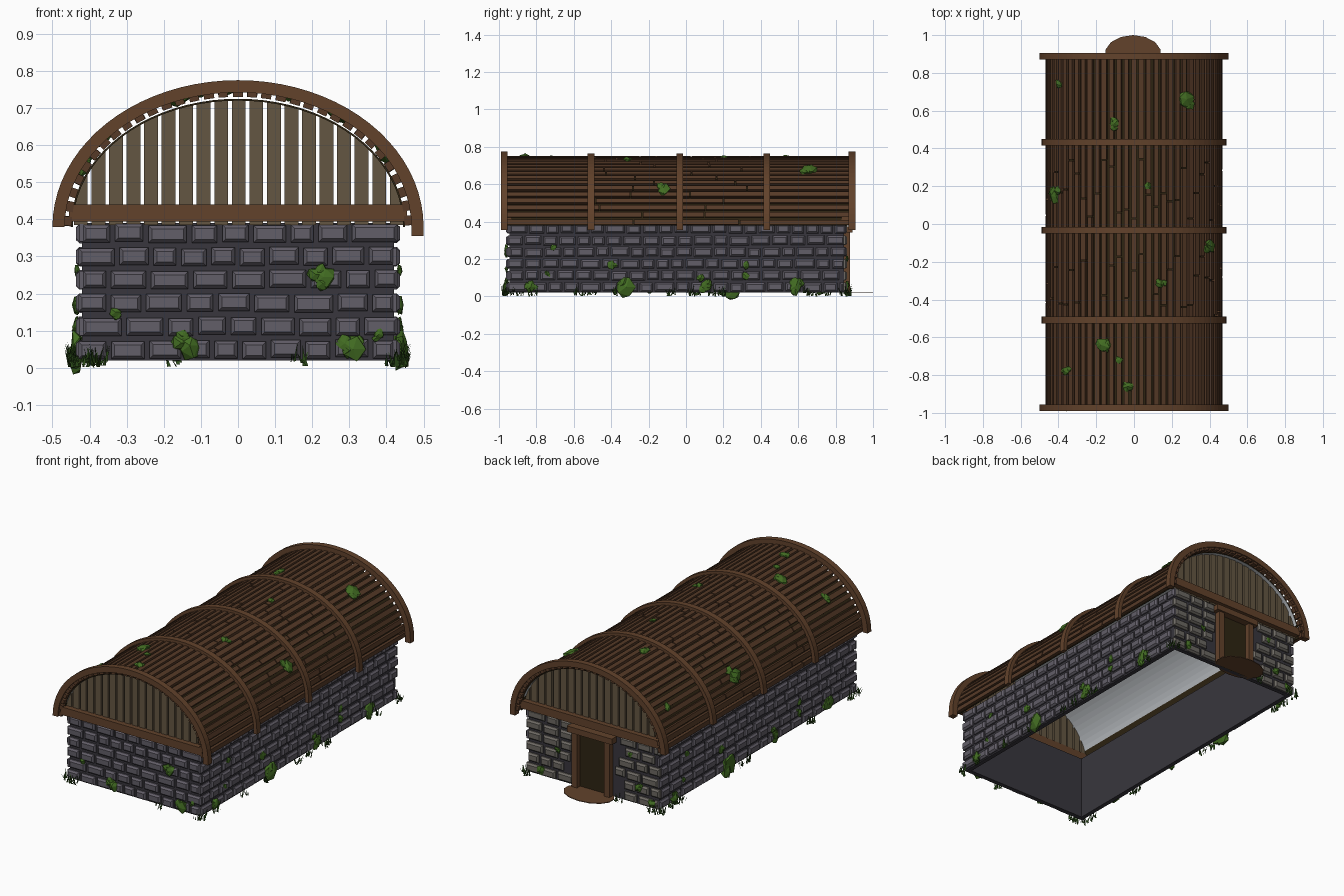
import bpy, bmesh, math, random
from mathutils import Matrix, Vector

random.seed(7)
if "Cube" in bpy.data.objects:
    bpy.data.objects.remove(bpy.data.objects["Cube"], do_unlink=True)


def material(name, *rgb):
    lin = [((c / 255 + 0.055) / 1.055) ** 2.4 for c in rgb] + [1]
    m = bpy.data.materials.new(name)
    m.use_nodes = True
    m.diffuse_color = lin
    m.node_tree.nodes["Principled BSDF"].inputs["Base Color"].default_value = lin
    return m


STONE = material("blue grey stone", 98, 94, 104)
WARM = material("warm grey stone", 108, 104, 98)
MORTAR = material("dark mortar", 56, 54, 61)
SLAT = material("roof brown", 86, 58, 39)
BEAM = material("beam brown", 98, 66, 43)
BOARD = material("weathered board", 100, 86, 66)
DARK = material("dark brown", 46, 36, 18)
LINING = material("pale grey lining", 190, 194, 198)
MOSS = material("moss green", 66, 108, 34)
GRASS = material("grass green", 42, 74, 24)

EAVE, GROUND, FRONT, BACK, SIDE = 0.38, 0.02, -0.945, 0.845, 0.42


def finish(name, bm, *mats):
    bmesh.ops.recalc_face_normals(bm, faces=bm.faces)
    me = bpy.data.meshes.new(name)
    bm.to_mesh(me)
    bm.free()
    for m in mats:
        me.materials.append(m)
    ob = bpy.data.objects.new(name, me)
    bpy.context.collection.objects.link(ob)
    return ob


def box(bm, centre, size, rot=None):
    mat = Matrix.Translation(centre) @ (rot or Matrix()) @ Matrix.Diagonal((*size, 1))
    bmesh.ops.create_cube(bm, size=1, matrix=mat)


def prism(bm, outline, y0, y1):
    """Closed prism from an x-z outline."""
    rings = [[bm.verts.new((x, y, z)) for x, z in outline] for y in (y0, y1)]
    bm.faces.new(rings[0])
    bm.faces.new(rings[1])
    n = len(outline)
    for i in range(n):
        j = (i + 1) % n
        bm.faces.new((rings[0][i], rings[0][j], rings[1][j], rings[1][i]))


def arch(a, b, n=40):
    return [(a * math.cos(math.pi * i / n), EAVE + b * math.sin(math.pi * i / n))
            for i in range(n + 1)]


def arch_height(x, a, b):
    return EAVE + b * math.sqrt(max(0, 1 - (x / a) ** 2))


def band(bm, outer, inner, y0, y1, drop=0):
    out, inn = arch(*outer), arch(*inner)
    if drop:
        out.insert(0, (outer[0], EAVE - drop))
        inn.insert(0, (inner[0], EAVE - drop))
    prism(bm, out + inn[::-1], y0, y1)


# Wall shell, open at the bottom
bm = bmesh.new()
t = 0.025
mid = (FRONT + BACK) / 2
for s in (-1, 1):
    box(bm, (s * (SIDE - t / 2), mid, 0.205), (t, BACK - FRONT, 0.37))
for y in (FRONT + t / 2, BACK - t / 2):
    box(bm, (0, y, 0.205), (2 * (SIDE - t), t, 0.37))
finish("wall_core", bm, MORTAR)


# Each wall is described by a centre, an along direction and an outward normal
X, Y, Z = Vector((1, 0, 0)), Vector((0, 1, 0)), Vector((0, 0, 1))
WALLS = {
    "front": (Y * FRONT, X, -Y, SIDE),
    "back": (Y * BACK, -X, Y, SIDE),
    "left": (X * SIDE + Y * mid, Y, X, (BACK - FRONT) / 2),
    "right": (-X * SIDE + Y * mid, -Y, -X, (BACK - FRONT) / 2),
}


def stone(bm, o, u, n, u0, u1, z0, z1):
    """Chamfered block standing out of the wall."""
    rings = []
    for depth, inset in ((-0.004, 0), (0.007, 0), (0.017, 0.009)):
        corners = ((u0 + inset, z0 + inset), (u1 - inset, z0 + inset),
                   (u1 - inset, z1 - inset), (u0 + inset, z1 - inset))
        rings.append([bm.verts.new(o + u * a + n * depth + Z * b) for a, b in corners])
    for lo, hi in zip(rings, rings[1:]):
        for i in range(4):
            bm.faces.new((lo[i], lo[i - 1], hi[i - 1], hi[i]))
    bm.faces.new(rings[0])
    bm.faces.new(rings[-1])


for side, (o, u, n, half) in WALLS.items():
    bm = bmesh.new()
    for row in range(6):
        z = 0.026 + row * 0.0625
        end = half + 0.01
        pos = -end + (row % 2) * 0.012
        while pos < end - 0.03:
            w = random.uniform(0.06, 0.105)
            stop = min(pos + w, end)
            if end - stop < 0.035:
                stop = end - ((row + 1) % 2) * 0.01
            if side != "back" or stop < -0.125 or pos > 0.125:
                j = random.uniform(-0.003, 0.003)
                stone(bm, o, u, n, pos, stop, z + j, z + 0.047 + j)
            pos = stop + 0.014
    finish(side + "_stones", bm, WARM if side == "back" else STONE)

# Roof lining, dark outside and pale under the vault
bm = bmesh.new()
band(bm, (0.45, 0.345), (0.445, 0.34), -0.96, 0.875)
lining = finish("roof_lining", bm, DARK, LINING)
for p in lining.data.polygons:
    if p.normal.dot(p.center - Vector((0, p.center.y, EAVE))) < -0.01 and p.center.z > 0.46:
        p.material_index = 1

# Roof slats, evenly spaced along the vault
bm = bmesh.new()
RIBS = (-0.9725, -0.508, -0.033, 0.432, 0.8875)
path = arch(0.458, 0.36, 600)
run = [0]
for p, q in zip(path, path[1:]):
    run.append(run[-1] + math.dist(p, q))
COUNT = 33
for k in range(COUNT):
    want = run[-1] * (k + 0.4) / (COUNT - 0.2)
    i = next(i for i, d in enumerate(run) if d >= want)
    (x, z), (x0, z0), (x1, z1) = path[i], path[max(i - 1, 0)], path[min(i + 1, 600)]
    rot = Matrix.Rotation(-math.atan2(z1 - z0, x1 - x0), 4, "Y")
    cuts = [-0.985, RIBS[1] + random.uniform(0, 0.35), RIBS[2] + random.uniform(0.05, 0.4), 0.902]
    for a, b in zip(cuts, cuts[1:]):
        box(bm, (x, (a + b) / 2, z), (random.uniform(0.024, 0.028), b - a - 0.006, 0.02), rot)
finish("roof_slats", bm, SLAT)

# Arched ribs, reaching lower on the left eave
for k, y in enumerate(RIBS):
    bm = bmesh.new()
    tip = k in (0, 4)
    outer = (0.5, 0.395) if tip else (0.489, 0.385)
    band(bm, outer, (0.467, 0.362), y - 0.0175, y + 0.0175, 0.025)
    finish("roof_rib", bm, BEAM)

# Gables: boards with open gaps, and a cross beam
for name, y, s in (("front", FRONT, -1), ("back", BACK, 1)):
    bm = bmesh.new()
    pitch, gap = 0.0473, 0.005
    for k in range(-1, 18):
        x0 = max(-0.4 + k * pitch + gap, -0.444)
        x1 = min(-0.4 + (k + 1) * pitch - gap, 0.444)
        top = [(x, arch_height(x, 0.447, 0.342)) for x in (x1, (x0 + x1) / 2, x0)]
        prism(bm, [(x0, 0.385), (x1, 0.385)] + top, y - 0.008, y + 0.008)
    finish(name + "_gable_boards", bm, BOARD)
    bm = bmesh.new()
    box(bm, (0, y + s * 0.012, 0.417), (0.91, 0.05, 0.046))
    finish(name + "_gable_beam", bm, BEAM)

# Doorway: dark opening, posts and lintel
bm = bmesh.new()
box(bm, (0, BACK, 0.18), (0.2, 0.006, 0.32))
finish("door_opening", bm, DARK)
bm = bmesh.new()
for s in (-1, 1):
    box(bm, (s * 0.105, BACK + 0.008, 0.185), (0.034, 0.05, 0.33))
box(bm, (0, BACK + 0.014, 0.358), (0.29, 0.06, 0.034))
finish("door_frame", bm, BEAM)

# Bare earth at the doorway
bm = bmesh.new()
bmesh.ops.create_cone(bm, cap_ends=True, segments=14, radius1=1, radius2=1, depth=0.004,
                      matrix=Matrix.Translation((-0.005, 0.9, 0.022)) @ Matrix.Diagonal((0.15, 0.1, 1, 1)))
finish("doorstep_earth", bm, BEAM)


def clump(bm, at, normal, r):
    """Ragged flat cushion of moss facing along normal."""
    turn = normal.to_track_quat("Z", "Y").to_matrix().to_4x4()
    for k in range(4):
        off = Vector((random.uniform(-r, r), random.uniform(-r, r), 0)) * (0.6 if k else 0)
        size = r * (random.uniform(0.35, 0.6) if k else 0.75)
        mat = Matrix.Translation(at) @ turn @ Matrix.Translation(off) @ Matrix.Diagonal(
            (size, size, min(size * 0.5, 0.018), 1))
        made = bmesh.ops.create_icosphere(bm, subdivisions=1, radius=1, matrix=mat)
        for v in made["verts"]:
            v.co += (v.co - at - turn @ off) * random.uniform(-0.25, 0.4)


# Moss on the roof
bm = bmesh.new()
for x, y, r in ((-.4, .74, .03), (-.1, .53, .037), (.27, .66, .06), (-.42, .15, .05), (.07, .2, .025),
                (.4, -.12, .045), (.14, -.32, .033), (-.17, -.64, .055), (-.36, -.78, .032),
                (-.08, -.72, .025), (-.03, -.86, .035)):
    z = arch_height(x, 0.468, 0.37)
    clump(bm, Vector((x, y, z)), Vector((x / 0.47 ** 2, 0, (z - EAVE) / 0.37 ** 2)).normalized(), r)
finish("roof_moss", bm, MOSS)

# Moss on the walls: along, height, radius
LONG = ((-.66, .26, .02), (-.35, .17, .03), (-.27, .05, .07), (-.78, .05, .04), (-.69, .12, .018),
        (.15, .06, .04), (.13, .1, .025), (.37, .17, .025), (.37, .11, .025), (.64, .06, .05))
SPOTS = {
    "front": ((.23, .245, .04), (-.33, .15, .02), (-.13, .06, .045), (.31, .05, .04), (.38, .09, .018)),
    "back": ((-.33, .06, .03), (-.22, .2, .02), (.3, .12, .03), (.24, .3, .018), (.38, .05, .03)),
    "left": LONG,
    "right": LONG,
}
for side, spots in SPOTS.items():
    o, u, n, half = WALLS[side]
    bm = bmesh.new()
    for a, z, r in spots:
        clump(bm, o + u * a + n * 0.015 + Z * z, n, r)
    finish(side + "_wall_moss", bm, MOSS)

# Grass tufts around the foot of the walls
bm = bmesh.new()
for side, (o, u, n, half) in WALLS.items():
    places = [-half, half] + [random.uniform(-half, half) for k in range(int(half * 9))]
    for a in places:
        if side == "back" and abs(a) < 0.16:
            continue
        for k in range(9):
            root = o + u * (a + random.uniform(-0.022, 0.022)) + n * random.uniform(0.012, 0.035)
            root.z = random.uniform(0, GROUND)
            turn = random.uniform(0, math.pi)
            w = Vector((math.cos(turn), math.sin(turn), 0)) * 0.005
            lean = u * random.uniform(-0.018, 0.018) + n * random.uniform(-0.01, 0.016)
            tip = root + lean + Z * random.uniform(0.025, 0.055)
            bm.faces.new([bm.verts.new(p) for p in (root - w, root + w, tip)])
finish("grass_tufts", bm, GRASS)
